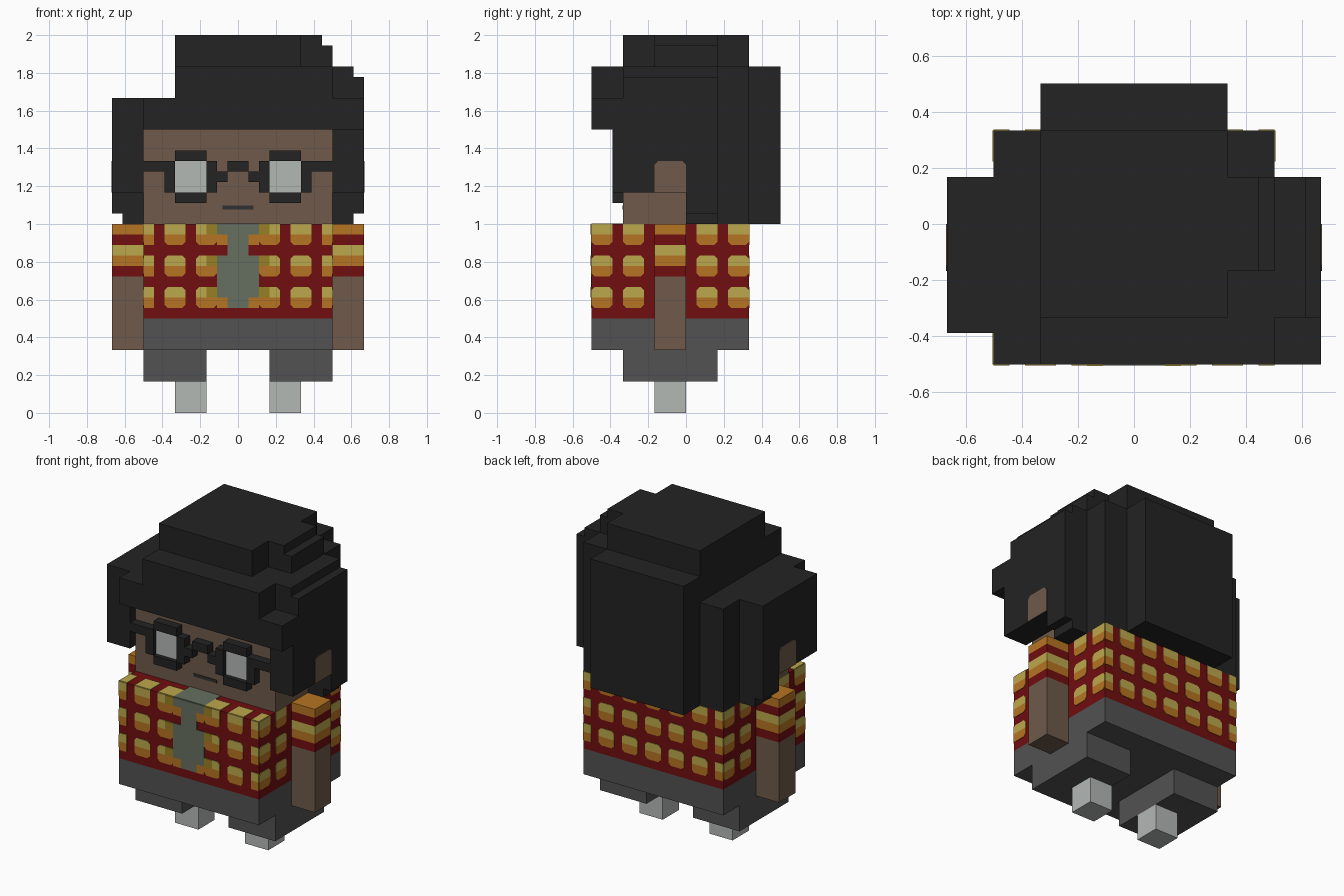
import bpy, bmesh

if "Cube" in bpy.data.objects:
    bpy.data.objects.remove(bpy.data.objects["Cube"], do_unlink=True)

PX = 1 / 18      # one block step; every size below is counted in steps
T = 0.07         # plate thickness in steps (about 0.004 units)


def material(name, rgb):
    lin = [((c / 255 + 0.055) / 1.055) ** 2.4 if c > 10 else c / 255 / 12.92 for c in rgb]
    m = bpy.data.materials.new(name)
    m.use_nodes = True
    m.diffuse_color = (*lin, 1)
    bsdf = next(n for n in m.node_tree.nodes if n.type == 'BSDF_PRINCIPLED')
    bsdf.inputs["Base Color"].default_value = (*lin, 1)
    return m


BLACK = material("black", (35, 35, 35))
SKIN = material("brown_skin", (110, 90, 74))
RED = material("dark_red", (113, 14, 16))
YELLOW = material("pale_yellow", (188, 168, 76))
ORANGE = material("orange", (182, 116, 34))
OLIVE = material("olive", (152, 128, 36))
SAGE = material("sage_grey", (102, 112, 96))
GREY = material("trouser_grey", (82, 82, 82))
LIGHT = material("light_grey", (179, 184, 181))
MOUTH = material("charcoal", (48, 48, 50))


def finish(name, bm, mats):
    bmesh.ops.recalc_face_normals(bm, faces=bm.faces)
    me = bpy.data.meshes.new(name)
    bm.to_mesh(me)
    bm.free()
    for m in mats:
        me.materials.append(m)
    ob = bpy.data.objects.new(name, me)
    bpy.context.collection.objects.link(ob)
    return ob


def blocks(name, mats, boxes):
    """Boxes as (x0, x1, y0, y1, z0, z1[, material index])."""
    bm = bmesh.new()
    for x0, x1, y0, y1, z0, z1, *mi in boxes:
        vs = bmesh.ops.create_cube(bm, size=1)["verts"]
        for v in vs:
            v.co.x = (x1 if v.co.x > 0 else x0) * PX
            v.co.y = (y1 if v.co.y > 0 else y0) * PX
            v.co.z = (z1 if v.co.z > 0 else z0) * PX
        for f in {f for v in vs for f in v.link_faces}:
            f.material_index = mi[0] if mi else 0
    return finish(name, bm, mats)


def flip(boxes):
    return [(-b[1], -b[0], *b[2:]) for b in boxes]


def mirrored(boxes):
    return boxes + flip(boxes)


# Mapping of (u, v, depth) onto each side of the body
SIDES = {
    "front": lambda u, v, d: (u, -9 - d, v),
    "back": lambda u, v, d: (u, 6 + d, v),
    "left": lambda u, v, d: (9 + d, u, v),
    "right": lambda u, v, d: (-9 - d, u, v),
    "top": lambda u, v, d: (u, v, 18 + d),
}


def plate(bm, place, u0, u1, v0, v1, mi=0, cut_low=0, cut_high=0, d=T):
    """Thin plate, with its lower or upper corners cut off."""
    a, b = cut_low, cut_high
    pts = [(u0 + a, v0), (u1 - a, v0)] + ([(u1, v0 + a)] if a else [])
    pts += ([(u1, v1 - b)] if b else []) + [(u1 - b, v1), (u0 + b, v1)]
    pts += ([(u0, v1 - b)] if b else []) + ([(u0, v0 + a)] if a else [])
    rings = [[bm.verts.new([c * PX for c in place(u, v, k)]) for u, v in pts] for k in (0, d)]
    faces = [bm.faces.new(r) for r in rings]
    n = len(pts)
    for i in range(n):
        j = (i + 1) % n
        faces.append(bm.faces.new((rings[0][i], rings[0][j], rings[1][j], rings[1][i])))
    for f in faces:
        f.material_index = mi


# Legs, shoes and trousers
blocks("shoes", [LIGHT], mirrored([(3, 6, -3, 0, 0, 3)]))
blocks("trouser_legs", [GREY], mirrored([(3, 9, -6, 3, 3, 6)]))
blocks("trouser_waist", [GREY], [(-9, 9, -9, 6, 6, 9)])
blocks("shirt", [RED], [(-9, 9, -9, 6, 9, 18)])

# Shirt checks: yellow upper half, orange lower half
wide = [(-9, -8), (-7, -5), (-4, -2), (2, 4), (5, 7), (8, 9)]
deep = [(-9, -7), (-6, -4), (1, 3), (4, 6)]
columns = {"front": wide, "back": wide + [(-1, 1)], "left": deep, "right": deep}
bm = bmesh.new()
for side, cols in columns.items():
    for u0, u1 in cols:
        for z in (10, 13, 16):
            cut = 0.3 if u1 - u0 > 1 else 0
            plate(bm, SIDES[side], u0, u1, z, z + 1, 1, cut_low=cut)
            plate(bm, SIDES[side], u0, u1, z + 1, z + 2, 0, cut_high=cut if z < 16 else 0)
for u0, u1 in wide:
    plate(bm, SIDES["top"], u0, u1, -9, -7)
# Orange and olive trim beside the open collar
for s in (-1, 1):
    for z in (10, 16):
        plate(bm, SIDES["front"], *sorted((s, s * 2)), z, z + 1, 1)
    for z in (11, 14, 17):
        plate(bm, SIDES["front"], *sorted((s * 2, s * 3)), z, z + 1, 2, d=T * 1.6)
finish("shirt_checks", bm, [YELLOW, ORANGE, OLIVE])

# Undershirt showing through the open front
bm = bmesh.new()
for half, z0, z1 in [(1, 10, 11), (2, 11, 15), (1, 15, 17), (2, 17, 18)]:
    plate(bm, SIDES["front"], -half, half, z0, z1)
plate(bm, SIDES["top"], -2, 2, -9, -6)
finish("undershirt", bm, [SAGE])

# Arms with banded sleeves
arm = [(9, 12, -3, 0, 6, 13, 0)]
arm += [(9, 12, -3, 0, 13 + i, 14 + i, m) for i, m in enumerate((1, 2, 3, 1, 2))]
for name, boxes in (("left_arm", arm), ("right_arm", flip(arm))):
    blocks(name, [SKIN, RED, ORANGE, YELLOW], boxes)

# Head, mouth
blocks("head", [SKIN], [(-9, 9, -6, 0, 18, 27)])
blocks("mouth", [MOUTH], [(-1.5, 1.5, -6.07, -6, 19.4, 19.75)])

# Hair: crown, fringe, side locks and back
blocks("hair_crown", [BLACK], [
    (-6, 6, -6, 6, 27, 36), (6, 8, -3, 3, 27, 36), (8, 9, -3, 3, 27, 35),
    (6, 9, -6, 6, 27, 33), (-9, -6, -6, 6, 27, 30)])
blocks("hair_fringe", [BLACK], [
    (-6, 9, -9, -6, 27, 33), (-9, -6, -9, -6, 27, 30), (9, 12, -9, -6, 27, 30)])
blocks("hair_left_side", [BLACK], [
    (9, 11, -6, 3, 21, 33), (11, 12, -6, 3, 21, 32), (9, 12, -7, -6, 21, 27)])
blocks("hair_right_side", [BLACK], [(-12, -9, -7, 3, 21, 30)])
blocks("hair_lower_locks", [BLACK], mirrored([(9, 11, 0, 3, 18, 21), (11, 12, 0, 3, 19, 21)]))
blocks("hair_back", [BLACK], [(-9, 9, 0, 6, 18, 27), (-6, 6, 6, 9, 18, 33)])

# Ears as plates set on the side hair
bm = bmesh.new()
for s in (-1, 1):
    plate(bm, lambda u, v, d: (s * (12 + d), u, v), -3, 0, 21, 24, cut_high=0.35)
finish("ears", bm, [SKIN])

# Glasses: rims, temples, stepped bridge and lenses
blocks("glasses_frame", [BLACK], mirrored([
    (3, 6, -7, -6, 24, 25), (3, 6, -7, -6, 20, 21),
    (2, 3, -7, -6, 21, 24), (6, 7, -7, -6, 21, 24),
    (7, 9, -7, -6, 23, 24), (1, 2, -7, -6, 22, 23)]) + [(-1, 1, -7, -6, 23, 24)])
blocks("glasses_lenses", [LIGHT], mirrored([(3, 6, -6.5, -6, 21, 24)]))
